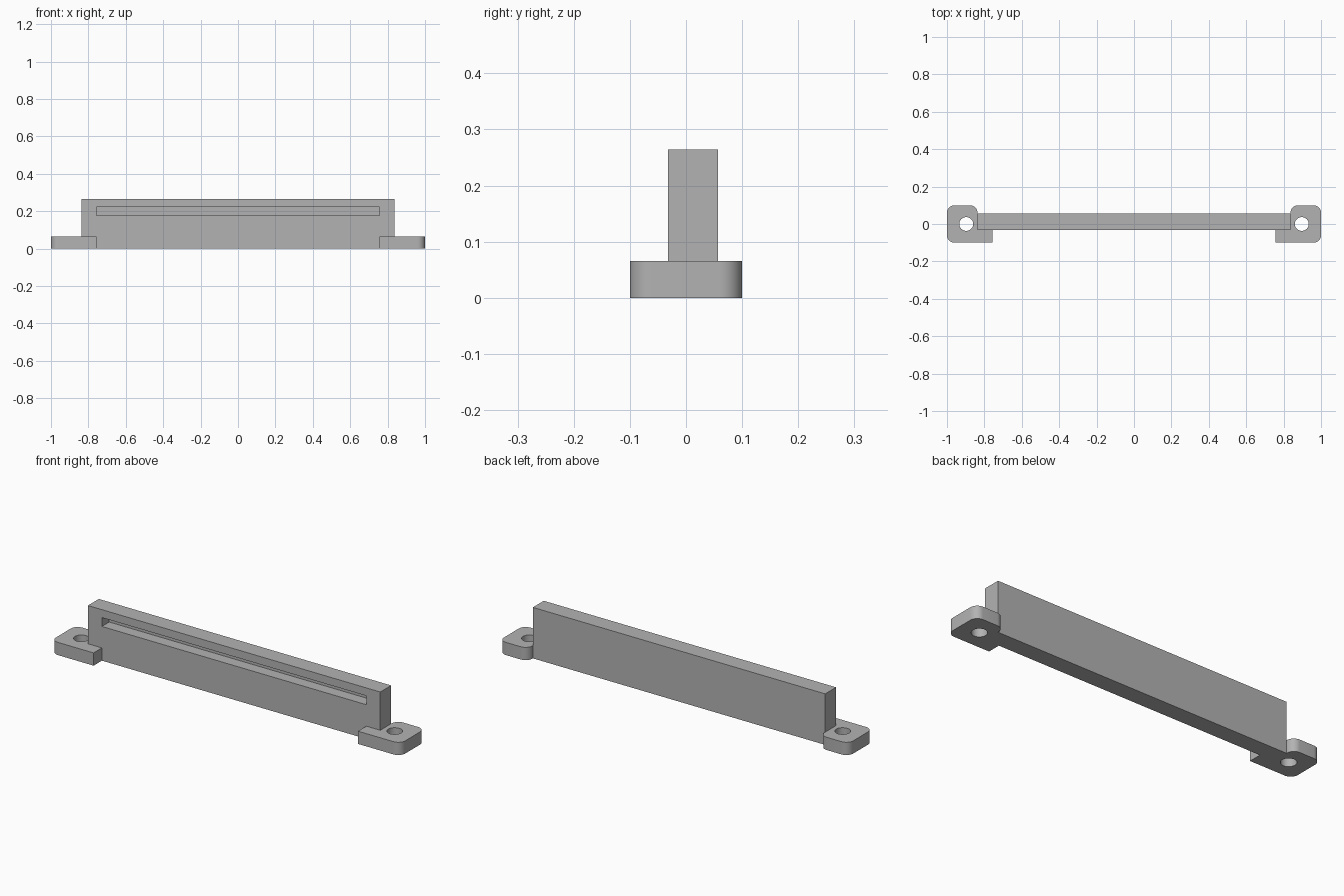
import bpy
import bmesh
from math import cos, sin, pi, radians

cube = bpy.data.objects.get("Cube")
if cube:
    bpy.data.objects.remove(cube, do_unlink=True)

# Single plain grey material
grey = bpy.data.materials.new("plain grey")
grey.use_nodes = True
colour = (0.45, 0.45, 0.45, 1)
grey.diffuse_color = colour
grey.node_tree.nodes["Principled BSDF"].inputs["Base Color"].default_value = colour


def arc(cx, cy, r, start, sweep, steps):
    """Points along a circular arc, angles in degrees."""
    angles = [radians(start + sweep * i / steps) for i in range(steps + 1)]
    return [(cx + r * cos(a), cy + r * sin(a)) for a in angles]


def prism(name, outline, z0, z1):
    """Extrude a counter-clockwise outline from z0 to z1."""
    bm = bmesh.new()
    face = bm.faces.new([bm.verts.new((x, y, z0)) for x, y in outline])
    top = bmesh.ops.extrude_face_region(bm, geom=[face])["geom"]
    verts = [g for g in top if isinstance(g, bmesh.types.BMVert)]
    bmesh.ops.translate(bm, verts=verts, vec=(0, 0, z1 - z0))
    bmesh.ops.recalc_face_normals(bm, faces=bm.faces)
    mesh = bpy.data.meshes.new(name)
    bm.to_mesh(mesh)
    bm.free()
    mesh.materials.append(grey)
    obj = bpy.data.objects.new(name, mesh)
    bpy.context.collection.objects.link(obj)
    return obj


def rectangle(x0, x1, y0, y1):
    return [(x0, y0), (x1, y0), (x1, y1), (x0, y1)]


def combine(target, tool, operation):
    """Apply a boolean and discard the tool."""
    mod = target.modifiers.new("boolean", "BOOLEAN")
    mod.operation = operation
    mod.solver = "EXACT"
    mod.object = tool
    bpy.context.view_layer.objects.active = target
    bpy.ops.object.modifier_apply(modifier=mod.name)
    bpy.data.objects.remove(tool, do_unlink=True)


# Upright bar with a blind slot along its front
END, INNER = 0.837, 0.757
FRONT, BACK = -0.032, 0.057
TAB_TOP = 0.066
bar = prism("slotted_bar", rectangle(-END, END, FRONT, BACK), 0, 0.264)
slot = prism("slot_cutter", rectangle(-INNER, INNER, FRONT - 0.05, FRONT + 0.06), 0.177, 0.223)
combine(bar, slot, "DIFFERENCE")

# Mounting tabs: rounded outer corners, square inner toe, screw hole
R = 0.04
outline = [(INNER, -0.1)]
outline += arc(1 - R, -0.1 + R, R, -90, 90, 12)
outline += arc(1 - R, 0.1 - R, R, 0, 90, 12)
outline += arc(END + R, 0.1 - R, R, 90, 90, 12)
outline += [(END, BACK), (INNER, 0.02)]
hole = arc(0.897, 0, 0.037, 0, 360, 40)[:-1]

for side in (1, -1):
    def flip(points):
        return [(side * x, y) for x, y in points][::side]
    tab = prism("mounting_tab", flip(outline), 0, TAB_TOP)
    drill = prism("hole_cutter", flip(hole), -0.05, TAB_TOP + 0.05)
    combine(tab, drill, "DIFFERENCE")
    combine(bar, tab, "UNION")

# Smooth curved walls, crisp edges elsewhere
bpy.ops.object.select_all(action="DESELECT")
bar.select_set(True)
bpy.context.view_layer.objects.active = bar
bpy.ops.object.shade_smooth_by_angle(angle=radians(30))
